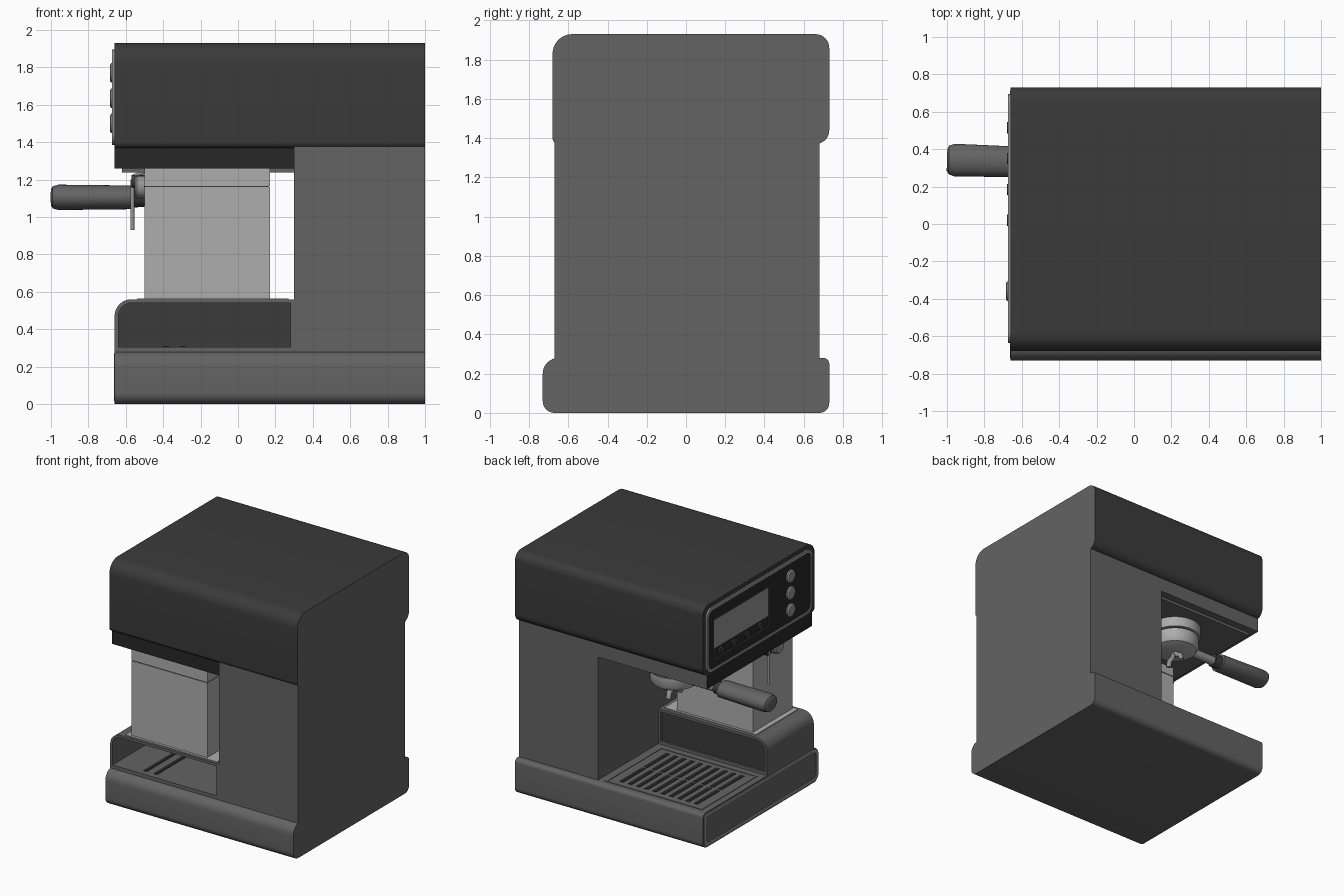
import bpy, bmesh, math
from mathutils import Vector

cube = bpy.data.objects.get("Cube")
if cube:
    bpy.data.objects.remove(cube, do_unlink=True)


def material(name, v):
    m = bpy.data.materials.new(name)
    m.use_nodes = True
    m.diffuse_color = (v, v, v, 1)
    m.node_tree.nodes["Principled BSDF"].inputs["Base Color"].default_value = (v, v, v, 1)
    return m


GREY = material("body grey", 0.125)
DARK = material("charcoal", 0.043)
BLACK = material("soft black", 0.02)
STEEL = material("steel", 0.30)
TANK = material("light grey", 0.42)

# Maps profile coordinates (a, b) and depth d to xyz for each extrusion axis
PLACE = {"x": lambda a, b, d: (d, a, b), "y": lambda a, b, d: (a, d, b), "z": lambda a, b, d: (a, b, d)}


def finish(name, bm, mats, rule=None):
    bmesh.ops.recalc_face_normals(bm, faces=bm.faces)
    bm.normal_update()
    if rule:
        for f in bm.faces:
            f.material_index = rule(f)
    me = bpy.data.meshes.new(name)
    bm.to_mesh(me)
    bm.free()
    for m in mats:
        me.materials.append(m)
    ob = bpy.data.objects.new(name, me)
    bpy.context.collection.objects.link(ob)
    bpy.ops.object.select_all(action="DESELECT")
    ob.select_set(True)
    bpy.context.view_layer.objects.active = ob
    bpy.ops.object.shade_smooth_by_angle(angle=math.radians(35))
    return ob


def rounded(a0, a1, b0, b1, radii=(0, 0, 0, 0), n=8):
    """Rectangle with a radius per corner, from low-low counterclockwise."""
    pts = []
    corners = [(a0, b0, 1, 1), (a1, b0, -1, 1), (a1, b1, -1, -1), (a0, b1, 1, -1)]
    for k, ((a, b, sa, sb), r) in enumerate(zip(corners, radii)):
        if r == 0:
            pts.append((a, b))
            continue
        for i in range(n + 1):
            t = math.pi * (1 + k / 2) + math.pi / 2 * i / n
            pts.append((a + sa * r + r * math.cos(t), b + sb * r + r * math.sin(t)))
    return pts


def prism(name, axis, pts, d0, d1, mats, inner=None, rule=None):
    """Extrude a profile; with inner, make a hollow frame."""
    bm = bmesh.new()

    def loop(p, d):
        return [bm.verts.new(PLACE[axis](a, b, d)) for a, b in p]

    def band(p, q):
        for i in range(len(p)):
            j = (i + 1) % len(p)
            bm.faces.new((p[i], p[j], q[j], q[i]))
    lo, hi = loop(pts, d0), loop(pts, d1)
    band(lo, hi)
    if inner:
        ilo, ihi = loop(inner, d0), loop(inner, d1)
        band(ilo, ihi)
        band(lo, ilo)
        band(hi, ihi)
    else:
        bm.faces.new(lo)
        bm.faces.new(hi)
    return finish(name, bm, mats, rule)


def box(name, x0, x1, y0, y1, z0, z1, mat):
    return prism(name, "z", rounded(x0, x1, y0, y1), z0, z1, [mat])


def lathe(name, axis, profile, centre, mat, n=32):
    """Turn (radius, distance) points about an axis."""
    bm = bmesh.new()
    rings = [[bm.verts.new(PLACE[axis](r * math.cos(2 * math.pi * i / n), r * math.sin(2 * math.pi * i / n), h))
              for i in range(n)] for r, h in profile]
    for p, q in zip(rings, rings[1:]):
        for i in range(n):
            bm.faces.new((p[i], p[(i + 1) % n], q[(i + 1) % n], q[i]))
    bm.faces.new(rings[0])
    bm.faces.new(rings[-1])
    ob = finish(name, bm, [mat])
    ob.location = centre
    return ob


def tube(name, points, r, mat):
    cu = bpy.data.curves.new(name, "CURVE")
    cu.dimensions = "3D"
    cu.bevel_depth, cu.bevel_resolution, cu.use_fill_caps = r, 3, True
    sp = cu.splines.new("POLY")
    sp.points.add(len(points) - 1)
    for p, co in zip(sp.points, points):
        p.co = (*co, 1)
    cu.materials.append(mat)
    ob = bpy.data.objects.new(name, cu)
    bpy.context.collection.objects.link(ob)
    return ob


# Main housing: base, rear column, head and the strip below the head
prism("base", "x", rounded(-0.73, 0.73, 0, 0.28, (0.06, 0.05, 0.03, 0.08)), -0.66, 1, [GREY])
box("rear_column", 0.30, 1, -0.67, 0.68, 0.27, 1.38, GREY)
prism("head", "x", rounded(-0.68, 0.73, 1.37, 1.93, (0.03, 0.07, 0.07, 0.10)), -0.66, 1, [DARK, GREY],
      rule=lambda f: int(f.normal.x > 0.9))
prism("head_underside", "z", rounded(-0.66, 0.30, -0.65, 0.68), 1.26, 1.38, [GREY, BLACK],
      rule=lambda f: int(f.normal.x < -0.9 or f.normal.y < -0.9))
box("brew_plate", -0.62, 0.30, -0.60, 0.62, 1.238, 1.26, GREY)

# Control panel on the working end
R = (0.05,) * 4
prism("control_panel", "x", rounded(-0.62, 0.68, 1.40, 1.88, R), -0.668, -0.65, [BLACK])
prism("panel_frame", "x", rounded(-0.635, 0.695, 1.385, 1.895, (0.06,) * 4), -0.673, -0.65, [STEEL],
      inner=rounded(-0.615, 0.675, 1.405, 1.875, R))
prism("screen_frame", "x", rounded(-0.09, 0.62, 1.47, 1.80), -0.673, -0.66, [DARK],
      inner=rounded(-0.075, 0.605, 1.485, 1.785))
box("screen", -0.671, -0.66, -0.075, 0.605, 1.56, 1.785, STEEL)
for i in range(4):
    lathe(f"small_knob_{i + 1}", "x", [(0.03, -0.02), (0.03, 0)], (-0.66, 0.02 + i * 0.165, 1.515), DARK, 16)
for i, z in enumerate((1.77, 1.635, 1.50)):
    lathe(f"round_button_{i + 1}", "x", [(0.042, -0.025), (0.052, -0.018), (0.052, 0)], (-0.66, -0.36, z), STEEL)

# Drip tray front and grate
prism("drip_tray_rim", "x", rounded(-0.72, 0.715, 0.015, 0.27, (0.05, 0.04, 0.03, 0.07)), -0.664, -0.65, [STEEL],
      inner=rounded(-0.70, 0.695, 0.035, 0.25, (0.04, 0.03, 0.02, 0.06)))
prism("grate_border", "z", rounded(-0.61, 0.25, -0.04, 0.67), 0.278, 0.284, [GREY],
      inner=rounded(-0.59, 0.23, -0.02, 0.65))
for i in range(10):
    x = -0.53 + i * 0.073
    for j, y in enumerate((0.02, 0.325)):
        box(f"grate_slot_{i + 1}_{j + 1}", x, x + 0.034, y, y + 0.285, 0.277, 0.283, BLACK)

# Hollow stand under the tank, open at the front
prism("tank_stand", "y", rounded(-0.66, 0.30, 0.275, 0.56, (0, 0, 0, 0.09)), -0.67, -0.08, [GREY],
      inner=rounded(-0.64, 0.28, 0.305, 0.54, (0, 0, 0, 0.07)))
prism("stand_back_panel", "y", rounded(-0.645, 0.285, 0.30, 0.545, (0, 0, 0, 0.07)), -0.105, -0.095, [DARK])
for i in range(2):
    box(f"stand_slot_{i + 1}", -0.40 + i * 0.09, -0.37 + i * 0.09, -0.62, -0.16, 0.304, 0.309, BLACK)
box("stand_top_plate", -0.54, 0.27, -0.65, -0.11, 0.559, 0.565, TANK)

# Tank with lid, side knob and steam wand
box("tank", -0.50, 0.17, -0.63, -0.13, 0.56, 1.16, TANK)
box("tank_seam", -0.496, 0.166, -0.626, -0.134, 1.155, 1.172, DARK)
box("tank_lid", -0.50, 0.17, -0.63, -0.13, 1.167, 1.26, TANK)
lathe("tank_knob", "x", [(0.05, -0.05), (0.06, -0.04), (0.06, 0)], (-0.50, -0.40, 1.16), STEEL)
lathe("wand_joint", "x", [(0.035, -0.08), (0.035, 0)], (-0.49, -0.235, 1.19), DARK, 16)
tube("steam_wand", [(-0.50, -0.235, 1.24), (-0.555, -0.235, 1.22), (-0.565, -0.235, 1.19), (-0.565, -0.235, 0.93)],
     0.011, STEEL)

# Brew group with filter holder, spouts and handle
GX, GY = -0.13, 0.33
lathe("brew_group", "z", [(0.19, 1.16), (0.195, 1.17), (0.195, 1.245)], (GX, GY, 0), TANK, 40)
lathe("group_seam", "z", [(0.17, 1.14), (0.17, 1.17)], (GX, GY, 0), DARK, 40)
lathe("filter_holder", "z", [(0.10, 1.03), (0.16, 1.05), (0.18, 1.08), (0.18, 1.15)], (GX, GY, 0), TANK, 40)
for side, s in (("left", 1), ("right", -1)):
    tube(f"spout_{side}", [(GX, GY, 1.04), (GX, GY + s * 0.03, 1.0), (GX, GY + s * 0.065, 0.985),
                           (GX, GY + s * 0.075, 0.94)], 0.02, STEEL)
lathe("handle_neck", "x", [(0.035, -0.55), (0.035, -0.28)], (0, GY, 1.10), STEEL, 20)
lathe("handle_collar", "x", [(0.055, -0.56), (0.05, -0.50)], (0, GY, 1.105), DARK, 24)
handle = lathe("handle", "x", [(0.058, -0.44), (0.076, -0.43), (0.087, -0.40), (0.081, 0)], (-0.56, GY, 1.105), GREY)
handle.scale.z = 0.78
handle.rotation_euler.z = -0.03
